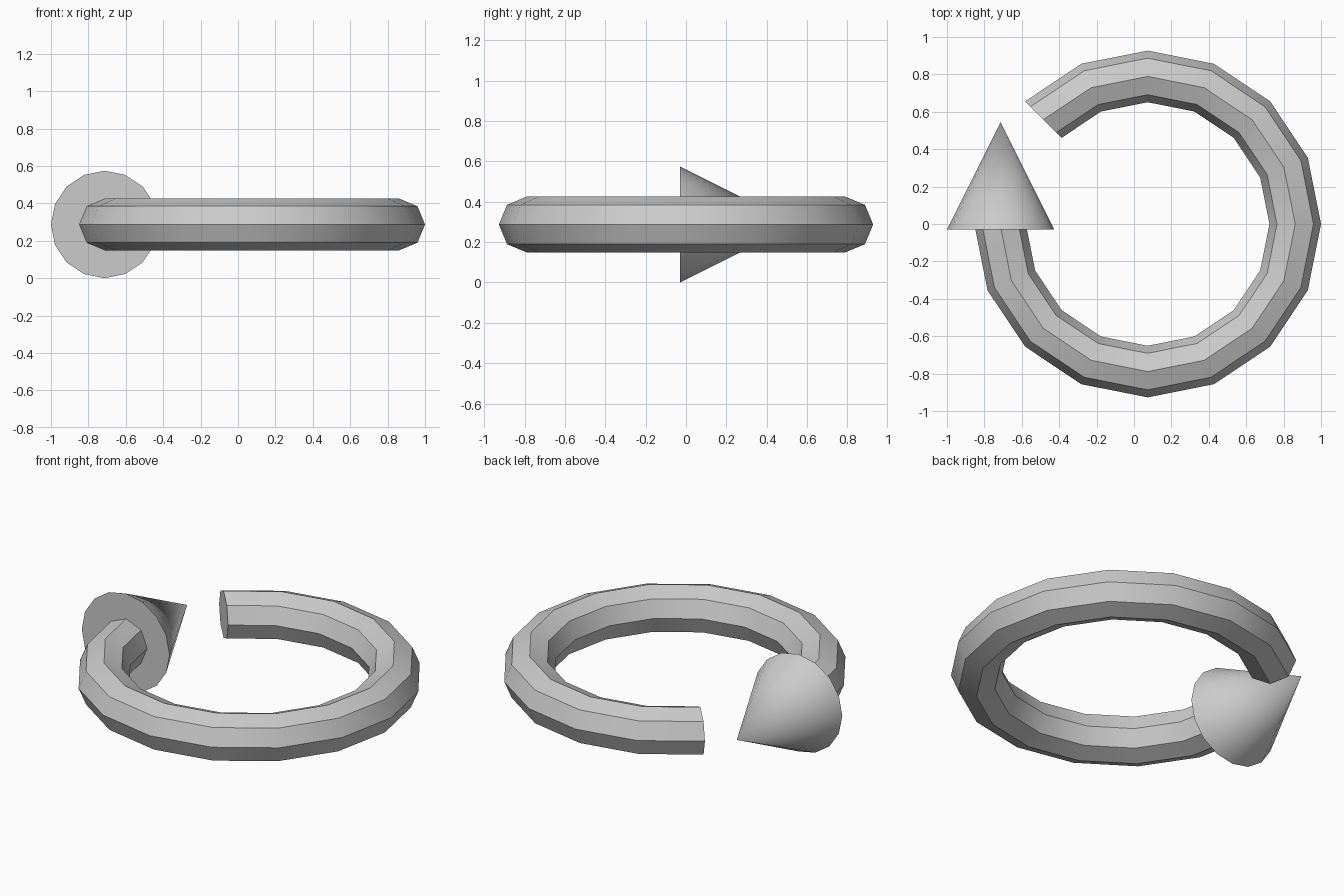
import bpy
import bmesh
from math import cos, sin, pi, radians
from mathutils import Matrix, Vector

cube = bpy.data.objects.get("Cube")
if cube:
    bpy.data.objects.remove(cube, do_unlink=True)

grey = bpy.data.materials.new("plain grey")
grey.use_nodes = True
COLOUR = (0.6, 0.6, 0.6, 1)
grey.diffuse_color = COLOUR
grey.node_tree.nodes["Principled BSDF"].inputs["Base Color"].default_value = COLOUR

HEIGHT = 0.287            # centre line of ring and arrowhead
RING_CENTRE = Vector((0.073, 0, HEIGHT))
RING_RADIUS, TUBE_RADIUS = 0.789, 0.138
STEPS, SIDES = 14, 8      # the ring is a full turn of 16 steps with two left out


def finish(bm, name):
    bmesh.ops.recalc_face_normals(bm, faces=bm.faces)
    mesh = bpy.data.meshes.new(name)
    bm.to_mesh(mesh)
    bm.free()
    mesh.materials.append(grey)
    obj = bpy.data.objects.new(name, mesh)
    bpy.context.collection.objects.link(obj)
    bpy.ops.object.select_all(action='DESELECT')
    obj.select_set(True)
    bpy.context.view_layer.objects.active = obj
    bpy.ops.object.shade_smooth_by_angle(angle=radians(30))
    return obj


# Open ring: an octagonal section swept round, closed at both ends
bm = bmesh.new()
rings = []
for i in range(STEPS + 1):
    turn = pi + i * pi / 8
    section = []
    for j in range(SIDES):
        a = 2 * pi * j / SIDES
        r = RING_RADIUS + TUBE_RADIUS * cos(a)
        section.append(bm.verts.new(RING_CENTRE + Vector(
            (r * cos(turn), r * sin(turn), TUBE_RADIUS * sin(a)))))
    rings.append(section)
for near, far in zip(rings, rings[1:]):
    for j in range(SIDES):
        k = (j + 1) % SIDES
        bm.faces.new((near[j], near[k], far[k], far[j]))
bm.faces.new(rings[0])
bm.faces.new(rings[-1])
finish(bm, "ring_shaft")

# Arrowhead: a cone pointing to the back
bm = bmesh.new()
place = Matrix.Translation((-0.713, 0.257, HEIGHT)) @ Matrix.Rotation(-pi / 2, 4, 'X')
bmesh.ops.create_cone(bm, cap_ends=True, segments=16, radius1=0.287, radius2=0,
                      depth=0.574, matrix=place)
bmesh.ops.remove_doubles(bm, verts=bm.verts, dist=0.0001)
finish(bm, "arrowhead")
